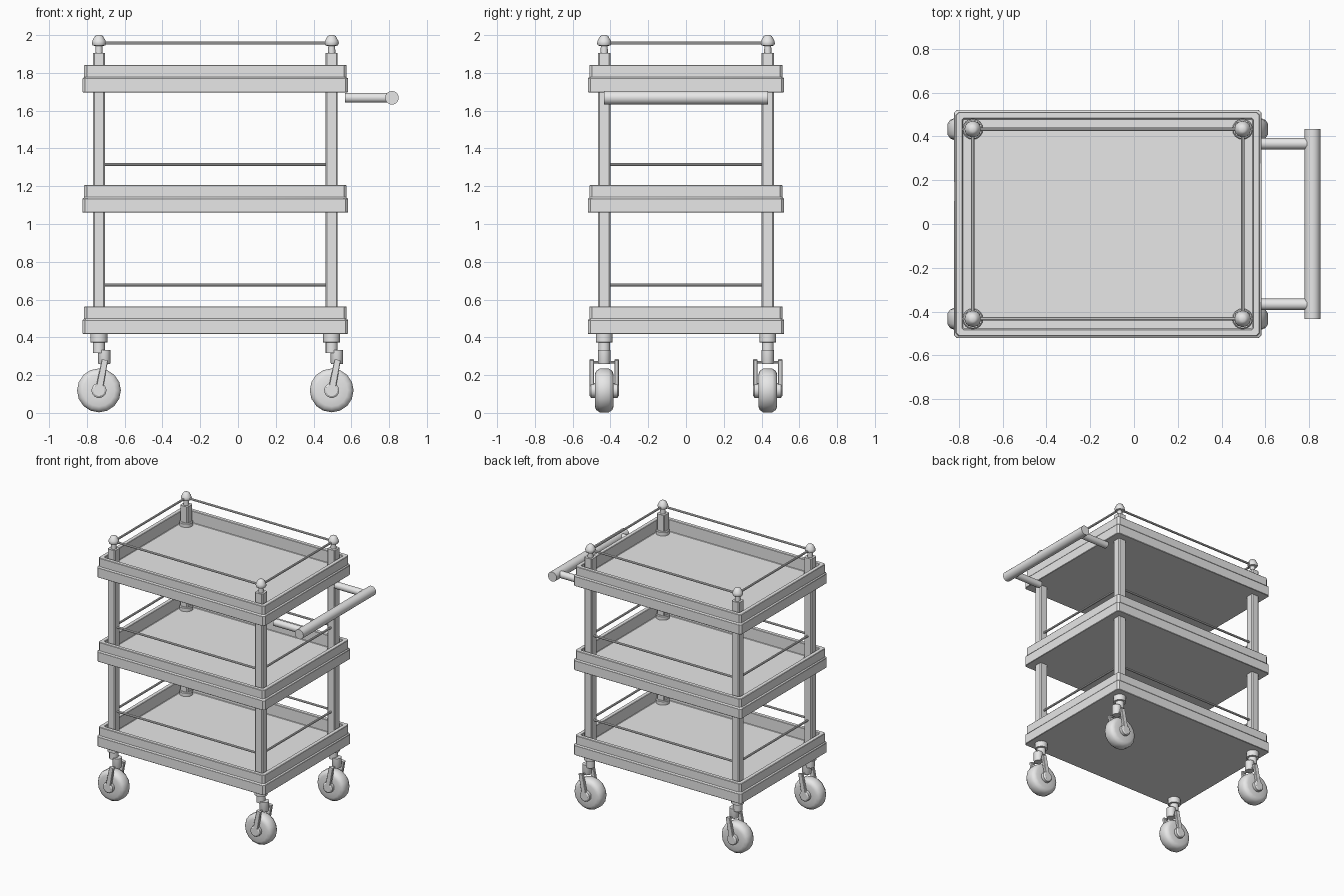
import bpy
import bmesh
from math import cos, sin, pi, radians
from mathutils import Vector, Matrix

cube = bpy.data.objects.get("Cube")
if cube:
    bpy.data.objects.remove(cube, do_unlink=True)

grey = bpy.data.materials.new("plain grey")
grey.use_nodes = True
grey.diffuse_color = (0.8, 0.8, 0.8, 1)
grey.node_tree.nodes["Principled BSDF"].inputs["Base Color"].default_value = (0.8, 0.8, 0.8, 1)

parts = []
MID = -0.12                    # centre of the trolley body, the handle sticks out to +x
POST_X, POST_Y = 0.616, 0.433  # post offsets from that centre


def loft(name, rings, matrix=None):
    """Skin a stack of equal-length point rings and cap both ends."""
    bm = bmesh.new()
    loops = [[bm.verts.new(p) for p in ring] for ring in rings]
    for a, b in zip(loops, loops[1:]):
        for i in range(len(a)):
            j = (i + 1) % len(a)
            bm.faces.new((a[i], a[j], b[j], b[i]))
    bm.faces.new(loops[0][::-1])
    bm.faces.new(loops[-1])
    bmesh.ops.recalc_face_normals(bm, faces=bm.faces)
    mesh = bpy.data.meshes.new(name)
    bm.to_mesh(mesh)
    bm.free()
    mesh.materials.append(grey)
    obj = bpy.data.objects.new(name, mesh)
    bpy.context.collection.objects.link(obj)
    if matrix:
        obj.matrix_world = matrix
    parts.append(obj)
    return obj


def cut_rect(hx, hy, cut, z):
    """Rectangle with cut corners."""
    return [(hx, cut - hy, z), (hx, hy - cut, z), (hx - cut, hy, z), (cut - hx, hy, z),
            (-hx, hy - cut, z), (-hx, cut - hy, z), (cut - hx, -hy, z), (hx - cut, -hy, z)]


def lathe(name, profile, sides, matrix):
    """Turn (radius, height) points around the local z axis."""
    rings = [[(r * cos(2 * pi * i / sides), r * sin(2 * pi * i / sides), z)
              for i in range(sides)] for r, z in profile]
    return loft(name, rings, matrix)


def rod(name, start, end, radius, sides=12):
    start, end = Vector(start), Vector(end)
    axis = end - start
    turn = axis.to_track_quat('Z', 'Y').to_matrix().to_4x4()
    return lathe(name, [(radius, 0), (radius, axis.length)], sides,
                 Matrix.Translation(start) @ turn)


# Three trays: stepped outer wall, thin rim and sunken floor
for label, base, rail_z in (("lower", 0.418, 0.678), ("middle", 1.06, 1.315), ("upper", 1.697, 1.957)):
    tray = loft(label + "_tray", [
        cut_rect(0.703, 0.52, 0.014, base),
        cut_rect(0.703, 0.52, 0.014, base + 0.075),
        cut_rect(0.694, 0.511, 0.014, base + 0.079),
        cut_rect(0.694, 0.511, 0.014, base + 0.146),
        cut_rect(0.663, 0.481, 0.008, base + 0.146),
        cut_rect(0.663, 0.481, 0.008, base + 0.055),
    ], Matrix.Translation((MID, 0, 0)))
    bevel = tray.modifiers.new("soft edges", 'BEVEL')
    bevel.width = 0.003
    bevel.limit_method = 'ANGLE'
    bevel.angle_limit = radians(60)

    # Guard rails between the posts
    for s in (-1, 1):
        rod(label + "_long_rail", (MID - POST_X, s * POST_Y, rail_z),
            (MID + POST_X, s * POST_Y, rail_z), 0.008, 8)
        rod(label + "_short_rail", (MID + s * POST_X, -POST_Y, rail_z),
            (MID + s * POST_X, POST_Y, rail_z), 0.008, 8)

    # Collars where the posts pass through the floor
    for sx in (-1, 1):
        for sy in (-1, 1):
            lathe(label + "_post_collar", [(0.047, 0), (0.047, 0.03), (0.042, 0.035)], 16,
                  Matrix.Translation((MID + sx * POST_X, sy * POST_Y, base + 0.05)))

for sx in (-1, 1):
    for sy in (-1, 1):
        x, y = MID + sx * POST_X, sy * POST_Y
        here = Matrix.Translation((x, y, 0))

        # Corner post with finial
        loft("corner_post", [cut_rect(0.032, 0.032, 0.007, z) for z in (0.42, 1.905)], here)
        lathe("finial", [(0.02, 1.9), (0.018, 1.942), (0.033, 1.945), (0.038, 1.957),
                         (0.035, 1.97), (0.022, 1.994), (0.012, 2.0)], 12, here)

        # Caster: stepped socket and offset swivel
        lathe("caster_socket", [(0.032, 0.318), (0.032, 0.372), (0.045, 0.374),
                                (0.045, 0.42)], 14, here)
        lathe("caster_swivel", [(0.03, 0.258), (0.033, 0.265), (0.033, 0.333)], 12,
              Matrix.Translation((x + 0.028, y, 0)))

        # Wheel turned about the y axis
        axle = Matrix.Translation((x, y, 0.119)) @ Matrix.Rotation(pi / 2, 4, 'X')
        half = [(0.035, 0.048), (0.085, 0.05), (0.104, 0.042), (0.116, 0.024)]
        lathe("wheel", [(r, -w) for r, w in half] + half[::-1], 16, axle)
        lathe("wheel_hub", [(0.03, -0.077), (0.04, -0.07), (0.04, 0.07), (0.03, 0.077)], 14, axle)

        # Fork: two slanted arms joined by a slim pin
        for s in (-1, 1):
            lean = (Matrix.Translation((x, y + s * 0.066, 0.119))
                    @ Matrix.Rotation(radians(11), 4, 'Y'))
            loft("fork_arm", [cut_rect(0.019, 0.011, 0.003, 0),
                              cut_rect(0.017, 0.011, 0.003, 0.165)], lean)
        rod("fork_pin", (x + 0.028, y - 0.066, 0.268), (x + 0.028, y + 0.066, 0.268), 0.007, 8)

# Push handle on the +x end
rod("handle_bar", (0.815, -0.434, 1.668), (0.815, 0.434, 1.668), 0.036, 20)
for s in (-1, 1):
    rod("handle_arm", (0.566, s * 0.367, 1.668), (0.81, s * 0.367, 1.668), 0.026, 16)

# Smooth round parts, keep hard edges
bpy.ops.object.select_all(action='DESELECT')
for obj in parts:
    obj.select_set(True)
bpy.context.view_layer.objects.active = parts[0]
bpy.ops.object.shade_smooth_by_angle(angle=radians(35))
